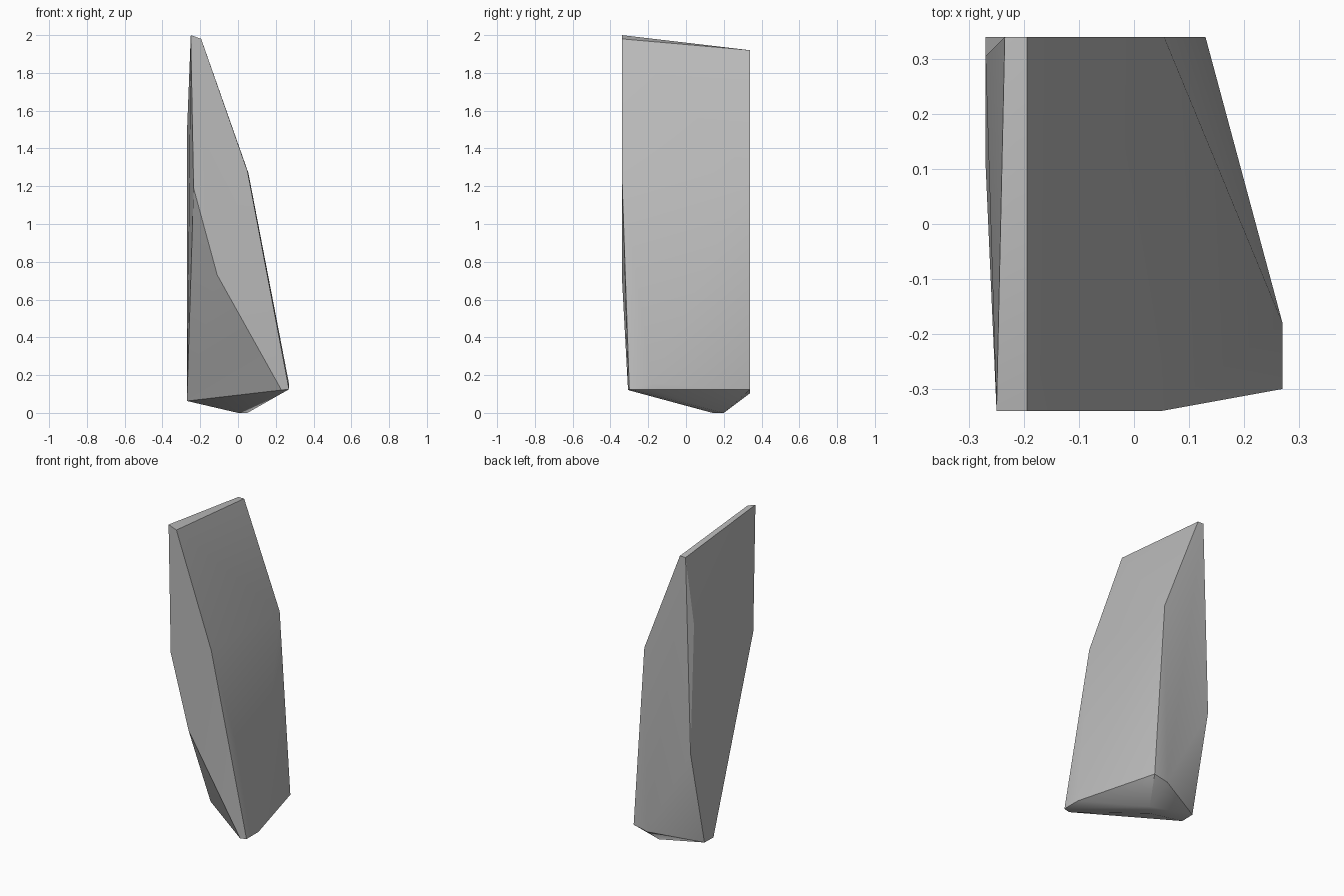
import bpy
import bmesh
import math

# Remove the default cube only
default_cube = bpy.data.objects.get("Cube")
if default_cube:
    bpy.data.objects.remove(default_cube, do_unlink=True)


def make_material(name, colour):
    material = bpy.data.materials.new(name)
    material.use_nodes = True
    material.diffuse_color = colour
    shader = material.node_tree.nodes["Principled BSDF"]
    shader.inputs["Base Color"].default_value = colour
    return material


def outline_at(depth, profile):
    """Place an (x, z) outline on a plane of constant y."""
    return [(x, depth, z) for x, z in profile]


HALF_DEPTH = 0.34

# Flat front facet
front_profile = [(-0.25, 2.0), (-0.195, 1.98), (0.05, 1.28),
                 (-0.11, 0.73), (-0.235, 1.19)]

# Flat back facet
back_profile = [(-0.235, 1.92), (-0.195, 1.92), (0.055, 1.27),
                (0.13, 0.125), (0.035, 0.105), (-0.27, 0.68)]

# Corners between the two facets: left flank, right flank and foot
side_corners = [(-0.27, 0.305, 1.49), (-0.27, 0.2, 0.065), (-0.27, 0.11, 0.063)]
right_corners = [(0.27, -0.3, 0.125), (0.23, -0.307, 0.121),
                 (0.27, -0.18, 0.125), (0.27, -0.18, 0.155)]
foot_corners = [(0.05, 0.2, 0), (0, 0.14, 0)]

corners = (outline_at(-HALF_DEPTH, front_profile)
           + outline_at(HALF_DEPTH, back_profile)
           + side_corners + right_corners + foot_corners)

# Wrap the corners in a closed convex shard
bm = bmesh.new()
for corner in corners:
    bm.verts.new(corner)
hull = bmesh.ops.convex_hull(bm, input=bm.verts[:])
loose = [v for v in bm.verts if not v.link_faces]
bmesh.ops.delete(bm, geom=loose, context="VERTS")

# Merge coplanar triangles into clean facets
bmesh.ops.dissolve_limit(bm, angle_limit=math.radians(1),
                         verts=bm.verts[:], edges=bm.edges[:])
bmesh.ops.recalc_face_normals(bm, faces=bm.faces[:])

mesh = bpy.data.meshes.new("rock_shard")
bm.to_mesh(mesh)
bm.free()
mesh.materials.append(make_material("stone grey", (0.5, 0.5, 0.5, 1)))

shard = bpy.data.objects.new("rock_shard", mesh)
bpy.context.collection.objects.link(shard)

# Soft shading across shallow bends, crisp along the main ridges
bpy.ops.object.select_all(action="DESELECT")
shard.select_set(True)
bpy.context.view_layer.objects.active = shard
bpy.ops.object.shade_smooth_by_angle(angle=math.radians(30))
